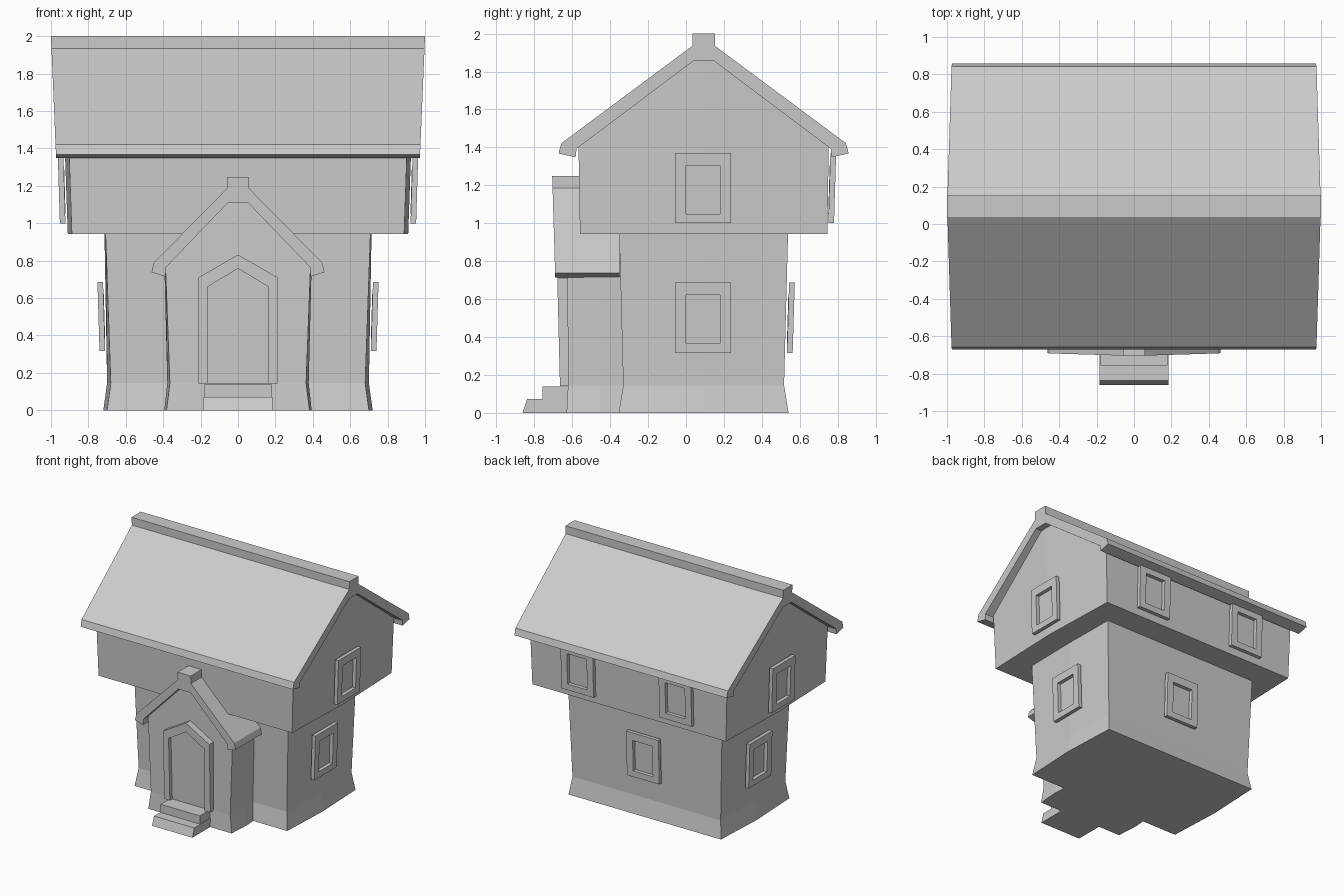
import bpy, bmesh
from math import pi

if "Cube" in bpy.data.objects:
    bpy.data.objects.remove(bpy.data.objects["Cube"])

CY = 0.093  # house centre line in y


def finish(name, bm, loc=(0, 0, 0), rot=0.0):
    bmesh.ops.recalc_face_normals(bm, faces=bm.faces)
    me = bpy.data.meshes.new(name)
    bm.to_mesh(me)
    bm.free()
    ob = bpy.data.objects.new(name, me)
    bpy.context.collection.objects.link(ob)
    ob.location = loc
    ob.rotation_euler.z = rot
    return ob


def loft(bm, rings, closed=True, cap=True):
    vs = [[bm.verts.new(p) for p in r] for r in rings]
    n = len(vs[0])
    for a, b in zip(vs, vs[1:]):
        for i in range(n if closed else n - 1):
            j = (i + 1) % n
            bm.faces.new((a[i], a[j], b[j], b[i]))
    if cap:
        bm.faces.new(vs[0])
        bm.faces.new(vs[-1])
    return vs


def symmetric_prism(name, half, back, front, loc=(0, 0, 0), rot=0.0):
    """Half profile (u, z) swept along x, then mirrored across u = 0."""
    bm = bmesh.new()
    loft(bm, [[(f(u, z), u, z) for u, z in half] for f in (back, front)], closed=False)
    bmesh.ops.mirror(bm, geom=bm.verts[:] + bm.edges[:] + bm.faces[:],
                     axis='Y', merge_dist=0.0001)
    bmesh.ops.remove_doubles(bm, verts=bm.verts, dist=0.0001)
    return finish(name, bm, loc, rot)


def flared_walls(name, levels, yc):
    """Stacked rectangles (z, half x, half y, side bulge)."""
    bm = bmesh.new()
    loft(bm, [[(-x, yc - y, z), (x, yc - y, z), (x + b, yc, z),
               (x, yc + y, z), (-x, yc + y, z), (-x - b, yc, z)]
              for z, x, y, b in levels])
    return finish(name, bm)


def framed_panel(name, outer, inner, depth, recess, loc, rot=0.0, lean=0.03):
    """Raised frame around a recessed panel, facing local -y."""
    bm = bmesh.new()
    loft(bm, [[(x, -d - lean * z, z) for x, z in pts]
              for pts, d in ((outer, -0.03), (outer, depth), (inner, depth), (inner, recess))])
    return finish(name, bm, loc, rot)


# ground floor and overhanging upper floor
flared_walls("lower_walls", [(0, 0.70, 0.448, 0.02), (0.145, 0.68, 0.424, 0.02),
                             (0.945, 0.708, 0.445, 0.006)], CY)


def upper_x(u, z):
    return 0.888 + 0.035 * (z - 0.94) + 0.022 * (1 - abs(u) / 0.655)


symmetric_prism("upper_walls",
                [(0, 0.942), (0.652, 0.942), (0.66, 1.42), (0.05, 1.88), (0, 1.88)],
                lambda u, z: -upper_x(u, z), upper_x, (0, CY, 0))


# main roof with ridge cap, a little longer at the ridge
def roof_x(u, z):
    return 0.973 + 0.027 * (z - 1.36) / 0.64


symmetric_prism("main_roof",
                [(0, 1.855), (0.055, 1.855), (0.67, 1.393), (0.675, 1.348), (0.765, 1.368),
                 (0.75, 1.422), (0.06, 1.935), (0.06, 2.0), (0, 2.0)],
                lambda u, z: -roof_x(u, z), roof_x, (0, CY, 0))

# porch walls, gable and roof
flared_walls("porch_walls", [(0, 0.382, 0.18, 0.012), (0.145, 0.364, 0.172, 0.014),
                             (0.75, 0.387, 0.175, 0.006)], -0.45)
symmetric_prism("porch_gable",
                [(0, 0.75), (0.387, 0.75), (0.387, 0.79), (0.05, 1.13), (0, 1.13)],
                lambda u, z: 0.3, lambda u, z: 0.625, rot=-pi / 2)
symmetric_prism("porch_roof",
                [(0, 1.107), (0.056, 1.107), (0.385, 0.765), (0.388, 0.715), (0.462, 0.738),
                 (0.45, 0.79), (0.06, 1.185), (0.06, 1.248), (0, 1.248)],
                lambda u, z: 0.35, lambda u, z: 0.69 + 0.03 * (z - 0.73), rot=-pi / 2)

# arched door
framed_panel("door",
             [(-0.212, 0.142), (0.212, 0.142), (0.212, 0.71), (0, 0.832), (-0.212, 0.71)],
             [(-0.16, 0.142), (0.16, 0.142), (0.163, 0.66), (0, 0.758), (-0.163, 0.66)],
             0.042, 0.01, (0, -0.619, 0), lean=0.025)

# door steps
for name, y0, y1, z0, z1, w in (("lower_step", -0.862, -0.838, 0, 0.072, 0.185),
                                ("upper_step", -0.757, -0.757, 0.07, 0.14, 0.18)):
    bm = bmesh.new()
    loft(bm, [[(s * w, y0, z0), (s * w, y1, z1), (s * w, -0.6, z1), (s * w, -0.6, z0)]
              for s in (-1, 1)])
    finish(name, bm)


# windows
def rect(w, z0, z1):
    return [(-w, z0), (w, z0), (w, z1), (-w, z1)]


def window(name, x, y, z, rot):
    framed_panel(name, rect(0.148, -0.185, 0.185), rect(0.09, -0.135, 0.12),
                 0, -0.032, (x, y, z), rot)


for side, tag in ((-1, "left"), (1, "right")):
    window("lower_window_" + tag, side * 0.746, CY - 0.004, 0.502, side * pi / 2)
    window("upper_window_" + tag, side * 0.958, CY - 0.004, 1.185, side * pi / 2)
    window("upper_window_back_" + tag, side * 0.45, 0.786, 1.185, pi)
window("lower_window_back", 0, 0.568, 0.502, pi)
